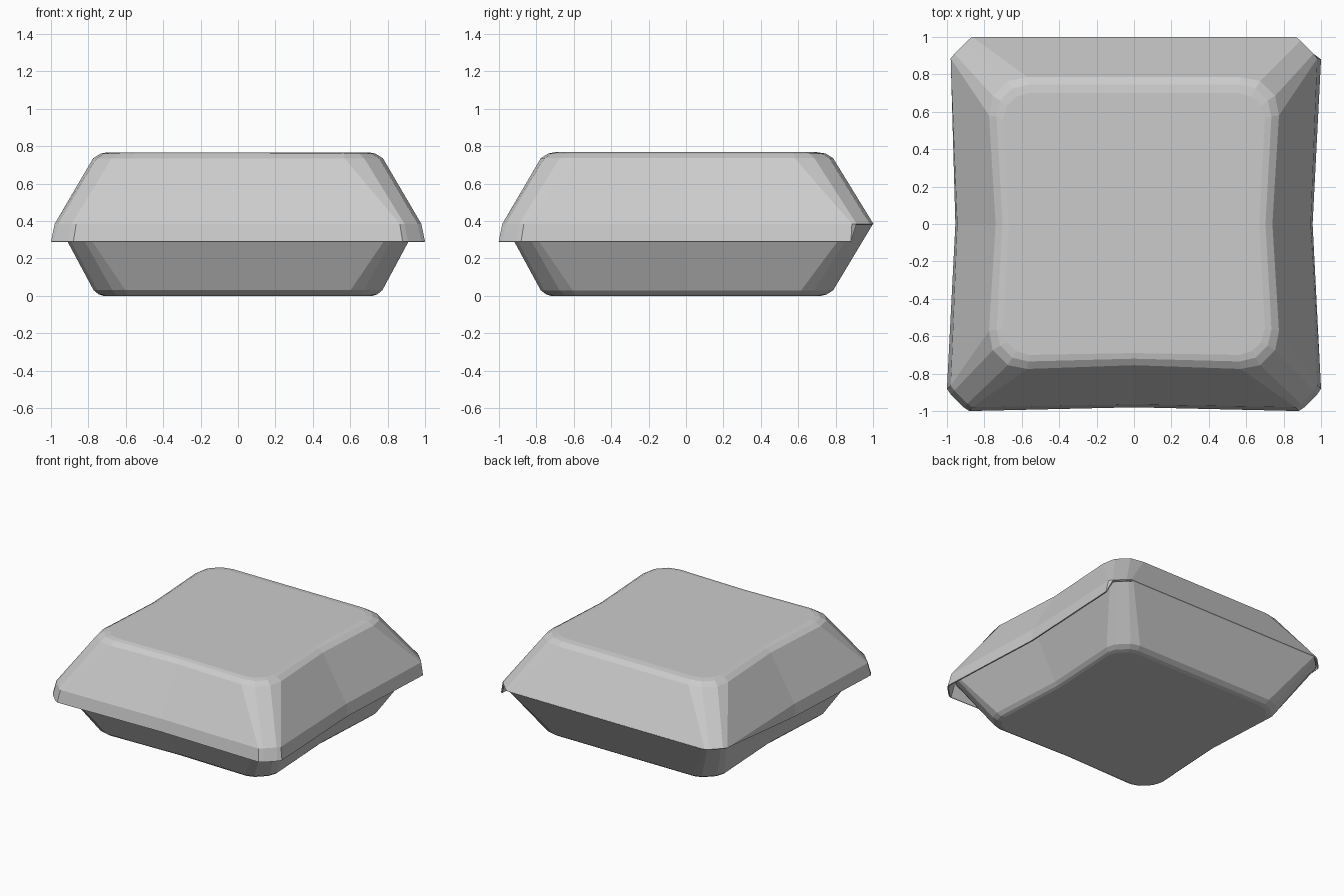
import bpy, bmesh

if "Cube" in bpy.data.objects:
    bpy.data.objects.remove(bpy.data.objects["Cube"])


def ring(x, yf, yb, a, b, c, side, front, z):
    """Pinched square with four-point corners, counter-clockwise from right middle."""
    def corner(sx, y):
        sy = 1 if y > 0 else -1
        h = abs(y)
        return [(sx * x, sy * (h - a)), (sx * (x - c), sy * (h - b)),
                (sx * (x - b), sy * (h - c)), (sx * (x - a), sy * h)]
    pts = ([(x - side, 0)] + corner(1, yb) + [(0, yb)] + corner(-1, yb)[::-1]
           + [(-x + side, 0)] + corner(-1, yf) + [(0, yf + front)] + corner(1, yf)[::-1])
    return [(px, py, z) for px, py in pts]


def loft(name, rings, flip=False):
    """Thin shell through the rings; the first ring is capped."""
    bm = bmesh.new()
    vs = [[bm.verts.new(p) for p in r] for r in rings]
    bm.faces.new(vs[0])
    n = len(vs[0])
    for r0, r1 in zip(vs, vs[1:]):
        for i in range(n):
            j = (i + 1) % n
            bm.faces.new((r0[j], r0[i], r1[i], r1[j]))
    if flip:
        bmesh.ops.reverse_faces(bm, faces=bm.faces[:])
    bmesh.ops.remove_doubles(bm, verts=bm.verts[:], dist=0.0005)
    me = bpy.data.meshes.new(name)
    bm.to_mesh(me)
    bm.free()
    ob = bpy.data.objects.new(name, me)
    bpy.context.collection.objects.link(ob)
    mod = ob.modifiers.new("thickness", 'SOLIDIFY')
    mod.thickness = 0.01
    mod.offset = -1
    return ob


# lid: flat top, rounded shoulder, sloped wall, short lip that fades out at the hinge
rim = ring(0.98, -0.98, 1.0, 0.115, 0.09, 0.02, 0.035, 0.015, 0.385)
lip = ring(1.0, -1.0, 1.0, 0.12, 0.09, 0.02, 0.045, 0.02, 0.29)
for i in range(2, 10):
    lip[i] = rim[i]
loft("lid", [
    ring(0.70, -0.70, 0.70, 0.14, 0.07, 0.02, 0.03, 0.01, 0.767),
    ring(0.735, -0.735, 0.745, 0.17, 0.085, 0.02, 0.032, 0.015, 0.76),
    ring(0.775, -0.775, 0.785, 0.205, 0.10, 0.02, 0.035, 0.02, 0.735),
    rim, lip])

# base tray: mirrored profile tucked inside the lid lip
loft("base_tray", [
    ring(0.72, -0.72, 0.72, 0.14, 0.08, 0.02, 0.03, 0.01, 0.0),
    ring(0.745, -0.745, 0.75, 0.15, 0.09, 0.02, 0.032, 0.015, 0.008),
    ring(0.772, -0.775, 0.785, 0.17, 0.10, 0.02, 0.035, 0.02, 0.03),
    ring(0.96, -0.965, 0.995, 0.12, 0.09, 0.02, 0.035, 0.02, 0.38)], flip=True)
